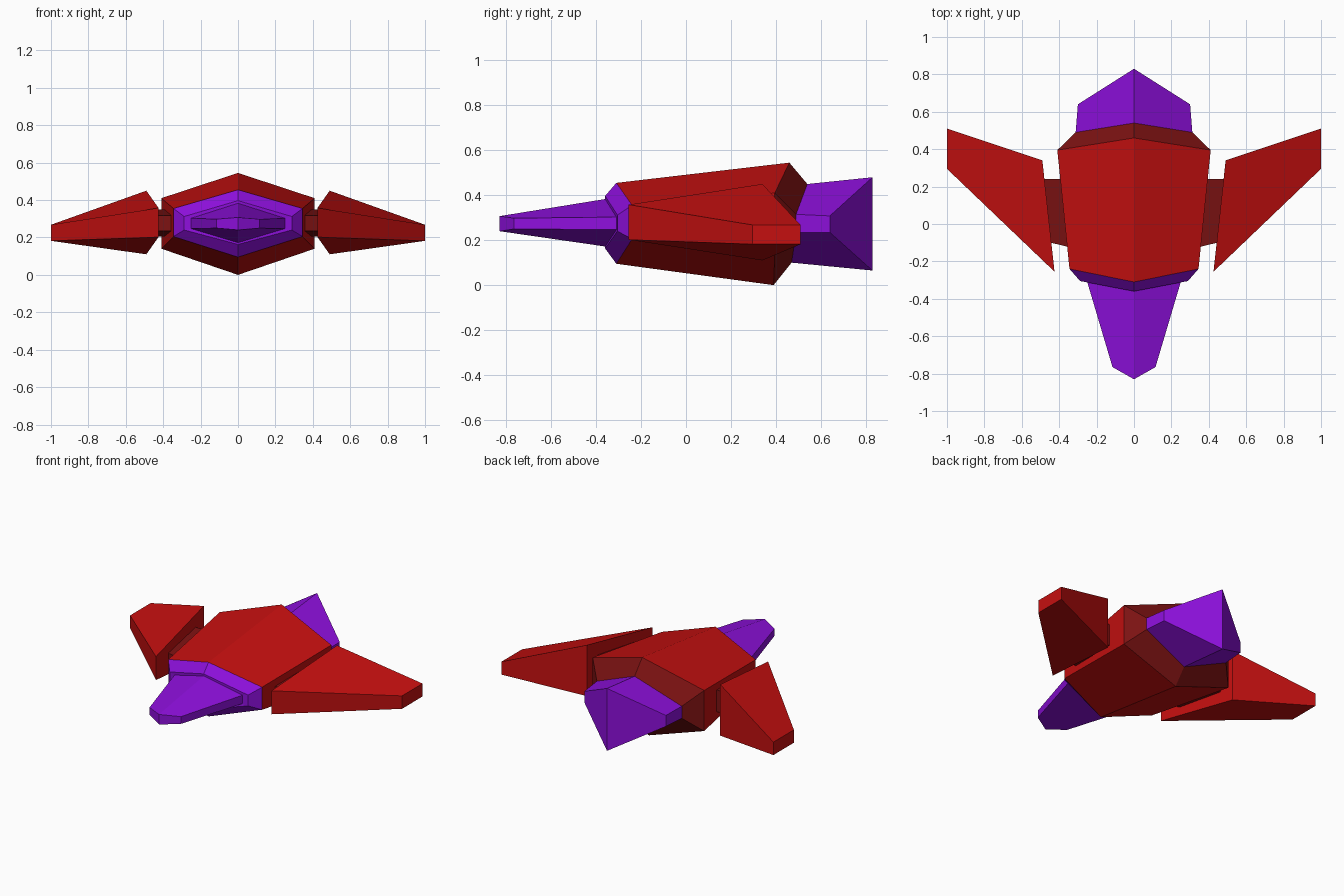
import bpy, bmesh

if "Cube" in bpy.data.objects:
    bpy.data.objects.remove(bpy.data.objects["Cube"])


def material(name, rgb):
    m = bpy.data.materials.new(name)
    m.diffuse_color = (*rgb, 1)
    m.use_nodes = True
    m.node_tree.nodes["Principled BSDF"].inputs["Base Color"].default_value = m.diffuse_color
    return m


red = material("red", (0.56, 0.005, 0.005))
dark_red = material("dark red", (0.20, 0.006, 0.006))
purple = material("purple", (0.27, 0.005, 0.72))


def build(name, points, faces, mat):
    bm = bmesh.new()
    vs = [bm.verts.new(p) for p in points]
    for f in faces:
        bm.faces.new([vs[i] for i in f])
    bmesh.ops.recalc_face_normals(bm, faces=bm.faces)
    me = bpy.data.meshes.new(name)
    bm.to_mesh(me)
    bm.free()
    me.materials.append(mat)
    ob = bpy.data.objects.new(name, me)
    bpy.context.collection.objects.link(ob)
    return ob


def section(top, side, bottom):
    """Six-sided ring: top (y, z), side (x, y, z upper, z lower), bottom (y, z)."""
    x, y, zu, zl = side
    return [(0, *top), (x, y, zu), (x, y, zl), (0, *bottom), (-x, y, zl), (-x, y, zu)]


def loft(name, a, b, mat, caps=()):
    faces = [(i, (i + 1) % 6, (i + 1) % 6 + 6, i + 6) for i in range(6)]
    for k in caps:  # each cap is folded along the centre line
        o = 6 * k
        faces += [(o, o + 1, o + 2, o + 3), (o + 3, o + 4, o + 5, o)]
    return build(name, a + b, faces, mat)


# Hull cross-sections from nose to tail
nose_tip = section((-0.83, 0.307), (0.115, -0.765, 0.298, 0.25), (-0.83, 0.24))
nose_base = section((-0.36, 0.383), (0.25, -0.31, 0.303, 0.247), (-0.36, 0.172))
collar_front = section((-0.36, 0.397), (0.288, -0.305, 0.312, 0.24), (-0.36, 0.163))
body_front = section((-0.31, 0.455), (0.345, -0.24, 0.355, 0.205), (-0.31, 0.095))
body_rear = section((0.46, 0.545), (0.41, 0.395, 0.41, 0.14), (0.39, 0.0))
body_end = section((0.54, 0.45), (0.312, 0.49, 0.315, 0.235), (0.47, 0.10))
tail_end = section((0.83, 0.48), (0.30, 0.64, 0.308, 0.235), (0.83, 0.065))

# Hull parts
loft("nose", nose_tip, nose_base, purple, caps=(0,))
loft("nose_collar_face", nose_base, collar_front, purple)
loft("nose_collar", collar_front, body_front, purple)
loft("body", body_front, body_rear, red)
loft("rear_bevel", body_rear, body_end, dark_red)
loft("tail", body_end, tail_end, purple, caps=(1,))

BOX = [(0, 1, 2, 3), (4, 5, 6, 7), (0, 1, 5, 4), (1, 2, 6, 5), (2, 3, 7, 6), (3, 0, 4, 7)]


def slab(name, s, corners, mat):
    """Eight-corner solid; corners are (x, y, z upper, z lower): inner front, inner rear, outer front, outer rear."""
    (a, b, c, d) = [[(s * x, y, zu), (s * x, y, zl)] for x, y, zu, zl in corners]
    build(name, [a[0], b[0], b[1], a[1], c[0], d[0], d[1], c[1]], BOX, mat)


for s, side in ((1, "right"), (-1, "left")):
    # Wing
    slab(side + "_wing", s, [(0.425, -0.255, 0.358, 0.202), (0.49, 0.34, 0.45, 0.11),
                             (1.0, 0.295, 0.268, 0.182), (1.0, 0.51, 0.268, 0.182)], red)
    # Strut joining wing and hull
    slab(side + "_wing_strut", s, [(0.34, -0.125, 0.318, 0.235), (0.37, 0.24, 0.35, 0.205),
                                   (0.445, -0.10, 0.318, 0.235), (0.485, 0.24, 0.35, 0.205)], dark_red)
